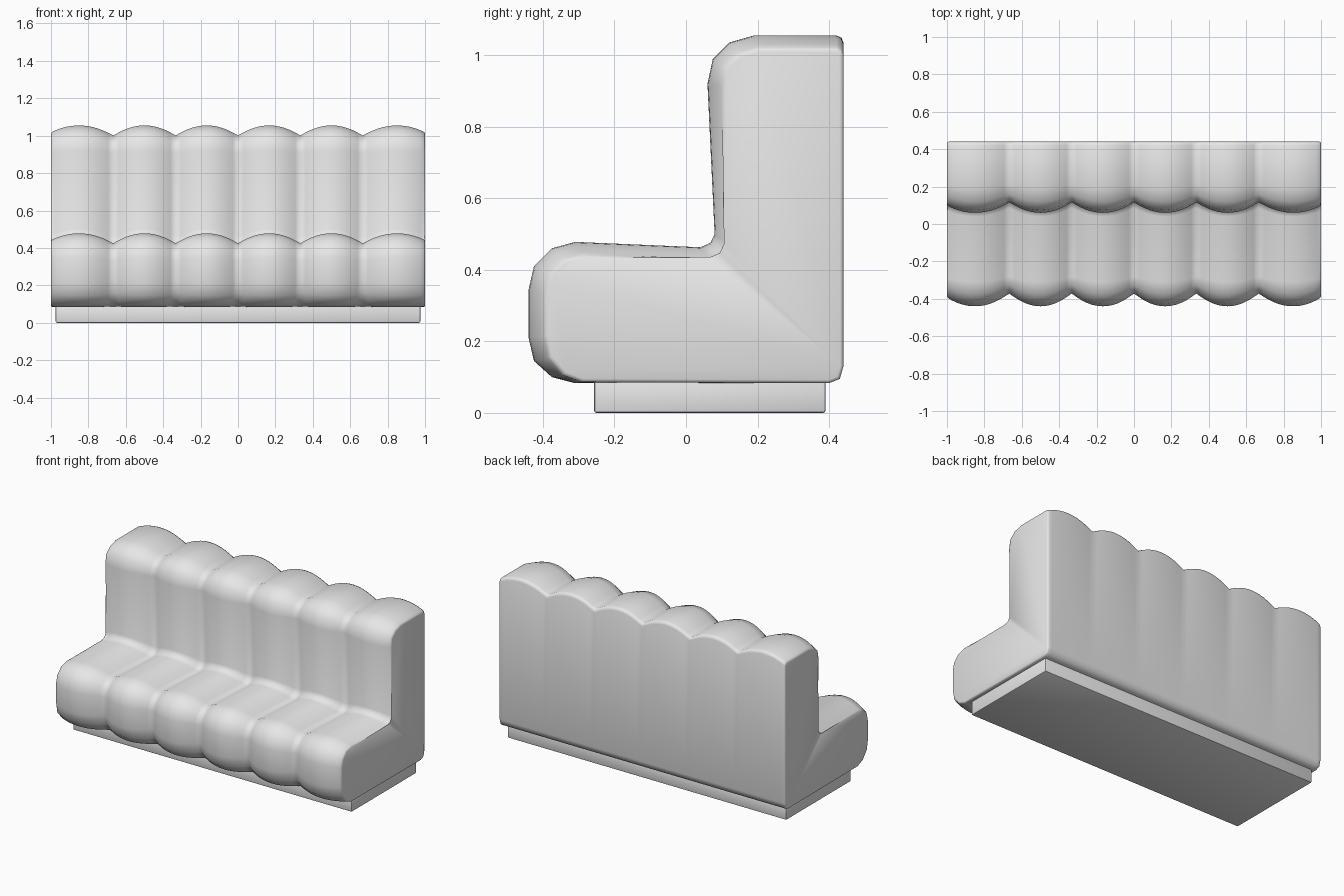
import bpy, bmesh, math

old = bpy.data.objects.get("Cube")
if old:
    bpy.data.objects.remove(old, do_unlink=True)

# One plain grey for the whole bench
grey = bpy.data.materials.new("light grey")
grey.use_nodes = True
grey.diffuse_color = (0.8, 0.8, 0.8, 1)
grey.node_tree.nodes["Principled BSDF"].inputs["Base Color"].default_value = (0.8, 0.8, 0.8, 1)

# Side profile: y, z at the crown of a channel, then the shift to its seam
PROFILE = [
    (-.31, .083, .03, .005), (-.375, .1, .05, .01), (-.425, .145, .065, .015),
    (-.44, .21, .07, .01), (-.44, .345, .07, -.01), (-.425, .41, .065, -.035),
    (-.375, .46, .05, -.05), (-.31, .478, .03, -.055), (.04, .463, .045, -.055),
    (.068, .475, .05, -.053), (.08, .5, .053, -.045), (.06, .92, .058, -.01),
    (.075, .99, .05, -.035), (.12, 1.035, .04, -.05), (.19, 1.055, .02, -.055),
    (.42, 1.055, 0, -.055), (.435, 1.049, 0, -.055), (.44, 1.035, 0, -.055),
    (.44, .13, 0, 0), (.43, .095, 0, 0), (.4, .083, 0, 0),
]
CHANNELS = 6
STEPS = 12


def finish(name, bm, angle):
    bmesh.ops.recalc_face_normals(bm, faces=bm.faces)
    mesh = bpy.data.meshes.new(name)
    bm.to_mesh(mesh)
    bm.free()
    obj = bpy.data.objects.new(name, mesh)
    bpy.context.collection.objects.link(obj)
    mesh.materials.append(grey)
    bpy.ops.object.select_all(action='DESELECT')
    obj.select_set(True)
    bpy.context.view_layer.objects.active = obj
    bpy.ops.object.shade_smooth_by_angle(angle=math.radians(angle))
    return obj


def seam_depth(x):
    """0 on a channel's crown, 1 in the seam; the end channels are wider."""
    width = 2 / CHANNELS
    i = min(int((x + 1) / width), CHANNELS - 1)
    centre, half = -1 + (i + .5) * width, width / 2
    if i in (0, CHANNELS - 1):
        centre += math.copysign(.017, centre)
        half += .017
    return min(1, ((x - centre) / half) ** 2)


# Upholstered seat and back, lofted across the channels
bm = bmesh.new()
rings = []
count = CHANNELS * STEPS
for k in range(count + 1):
    x = -1 + 2 * k / count
    t = seam_depth(x)
    if k % STEPS == 0 and 0 < k < count:
        t = .97
    rings.append([bm.verts.new((x, y + t * dy, z + t * dz)) for y, z, dy, dz in PROFILE])
n = len(PROFILE)
for a, b in zip(rings, rings[1:]):
    for j in range(n):
        m = (j + 1) % n
        bm.faces.new((a[j], a[m], b[m], b[j]))
caps = [bm.faces.new(rings[0]), bm.faces.new(rings[-1])]
rim = [e for f in caps for e in f.edges]
bmesh.ops.bevel(bm, geom=rim, offset=.009, segments=2, profile=.5, affect='EDGES')
finish("upholstered_bench", bm, 75)

# Recessed plinth
bm = bmesh.new()
bmesh.ops.create_cube(bm, size=1)
for v in bm.verts:
    v.co = (v.co.x * 1.95, v.co.y * .647 + .0665, (v.co.z + .5) * .09)
bmesh.ops.bevel(bm, geom=list(bm.edges), offset=.007, segments=2, profile=.5, affect='EDGES')
finish("plinth", bm, 35)
